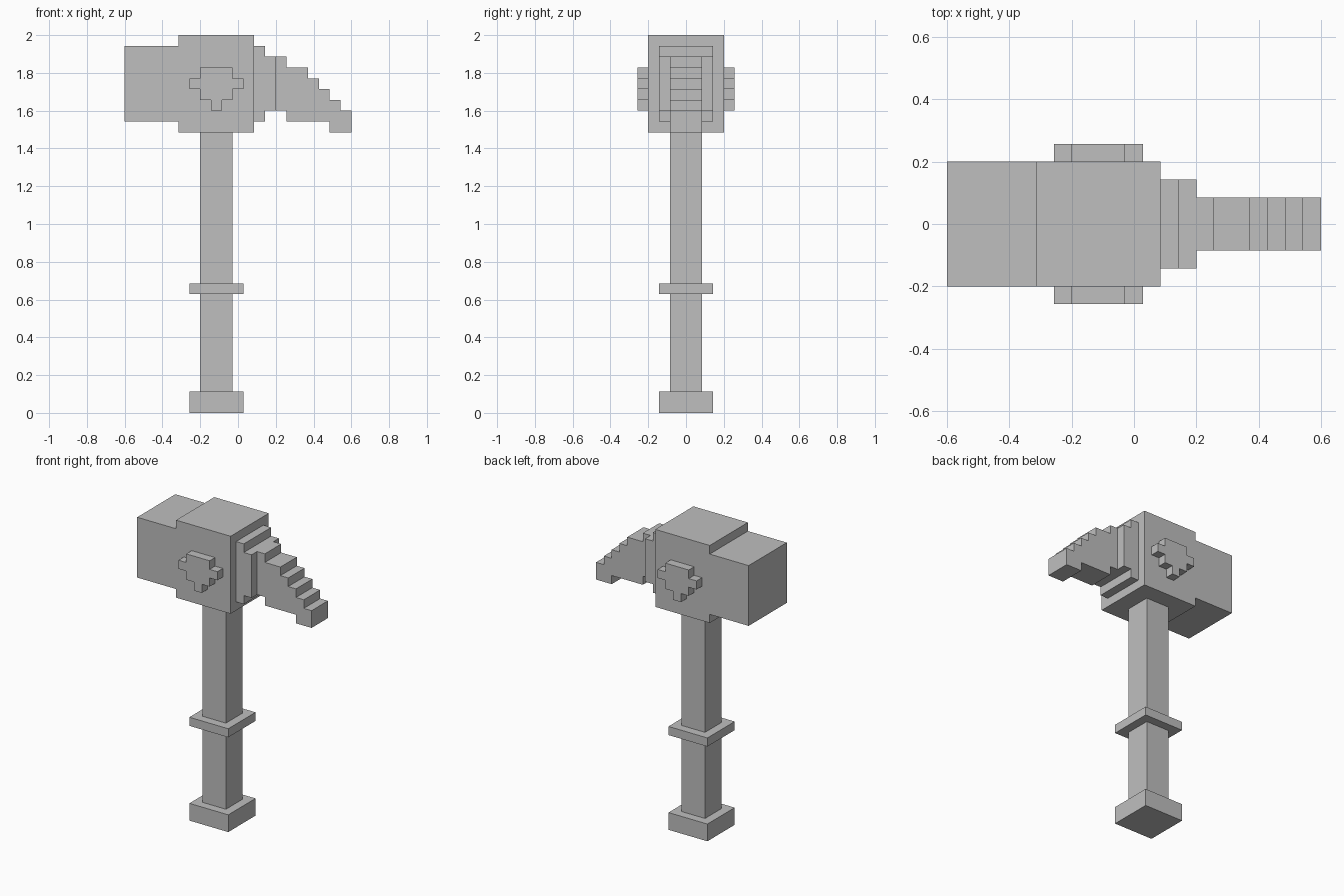
import bpy
import bmesh

U = 2 / 35  # size of one block

old = bpy.data.objects.get("Cube")
if old:
    bpy.data.objects.remove(old, do_unlink=True)

grey = bpy.data.materials.new("stone_grey")
grey.use_nodes = True
colour = (0.52, 0.52, 0.52, 1)
grey.diffuse_color = colour
grey.node_tree.nodes["Principled BSDF"].inputs["Base Color"].default_value = colour


def plate(name, outline, y0, y1):
    """Extrude an (x, z) outline, in blocks, from y0 to y1."""
    bm = bmesh.new()
    face = bm.faces.new([bm.verts.new((x * U, y0 * U, z * U)) for x, z in outline])
    moved = bmesh.ops.extrude_face_region(bm, geom=[face])["geom"]
    bmesh.ops.translate(bm, vec=(0, (y1 - y0) * U, 0),
                        verts=[v for v in moved if isinstance(v, bmesh.types.BMVert)])
    bmesh.ops.recalc_face_normals(bm, faces=bm.faces)
    mesh = bpy.data.meshes.new(name)
    bm.to_mesh(mesh)
    bm.free()
    mesh.materials.append(grey)
    obj = bpy.data.objects.new(name, mesh)
    bpy.context.collection.objects.link(obj)
    return obj


def box(name, x0, x1, z0, z1, half):
    return plate(name, [(x0, z0), (x1, z0), (x1, z1), (x0, z1)], -half, half)


# Handle
box("pommel", -4.5, 0.5, 0, 2, 2.5)
box("lower_shaft", -3.5, -0.5, 2, 11, 1.5)
box("grip_ring", -4.5, 0.5, 11, 12, 2.5)
box("upper_shaft", -3.5, -0.5, 12, 26, 1.5)

# Head and striking block share flush sides
plate("hammer_head", [(-10.5, 27), (-5.5, 27), (-5.5, 26), (1.5, 26), (1.5, 35),
                      (-5.5, 35), (-5.5, 34), (-10.5, 34)], -3.5, 3.5)

# Stepped collar behind the spike
plate("spike_collar", [(1.5, 27), (2.5, 27), (2.5, 28), (3.5, 28), (3.5, 33),
                       (2.5, 33), (2.5, 34), (1.5, 34)], -2.5, 2.5)

# Spike: underside first, then the staircase climbing back to the collar
spike = [(3.5, 28), (4.5, 28), (4.5, 27), (8.5, 27), (8.5, 26), (10.5, 26)]
x_steps = [10.5, 9.5, 8.5, 7.5, 6.5, 4.5, 3.5]
for i in range(len(x_steps) - 1):
    spike += [(x_steps[i], 28 + i), (x_steps[i + 1], 28 + i)]
plate("spike", spike, -1.5, 1.5)

# Raised emblem on both sides, symmetric about the shaft centre
half_outline = [(0.5, 28), (0.5, 29), (1.5, 29), (1.5, 30),
                (2.5, 30), (2.5, 31), (1.5, 31), (1.5, 32)]
emblem = [(x - 2, z) for x, z in half_outline]
emblem += [(-x - 2, z) for x, z in reversed(half_outline)]
plate("front_emblem", emblem, -4.5, -3.5)
plate("back_emblem", emblem, 3.5, 4.5)
